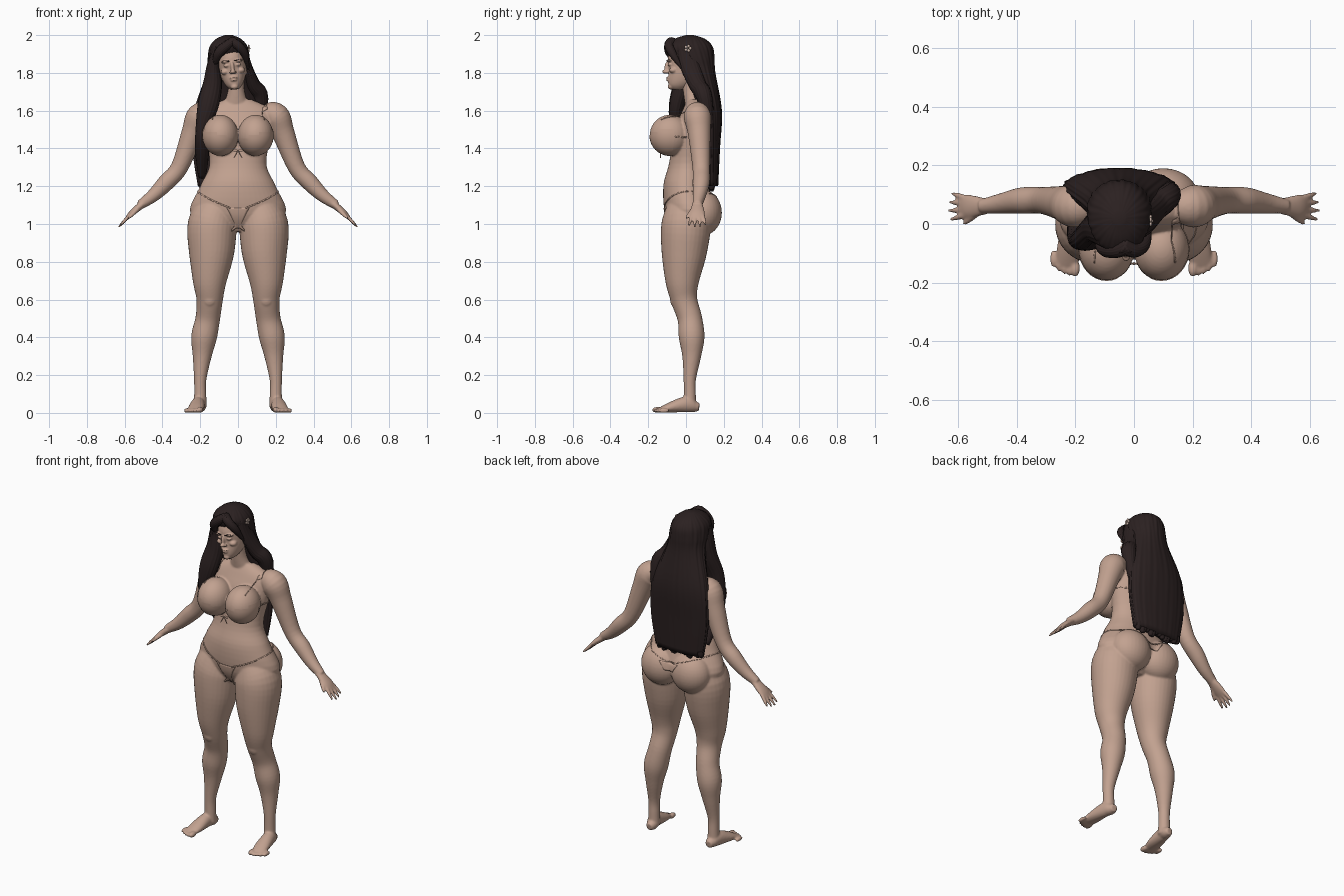
import bpy, bmesh, math, random
from mathutils import Vector, Matrix

random.seed(4)
default_cube = bpy.data.objects.get("Cube")
if default_cube:
    bpy.data.objects.remove(default_cube)


def make_material(name, *colour):
    material = bpy.data.materials.new(name)
    material.use_nodes = True
    material.diffuse_color = (*colour, 1)
    shader = material.node_tree.nodes["Principled BSDF"]
    shader.inputs["Base Color"].default_value = (*colour, 1)
    return material


SKIN = make_material("warm skin", .54, .36, .28)
HAIR = make_material("dark brown hair", .024, .015, .015)
CLOTH = make_material("beige swimwear", .53, .35, .27)
CLIP = make_material("pale hair clip", .55, .42, .36)
UP, BACK = Vector((0, 0, 1)), Vector((0, 1, 0))
SIDES = {"left": 1, "right": -1}


def smooth_rows(rows, steps=5):
    """Run a Catmull-Rom curve through rows of equal width."""
    rows = [Vector(row) for row in rows]
    padded = [rows[0], *rows, rows[-1]]
    result = []
    for before, start, end, after in zip(padded, padded[1:], padded[2:], padded[3:]):
        leaving, arriving = (end - before) / 2, (after - start) / 2
        for step in range(steps):
            t = step / steps
            ease = t * t * (3 - 2 * t)
            bend = leaving * (t * (1 - t) ** 2) - arriving * (t * t * (1 - t))
            result.append(start + (end - start) * ease + bend)
    return result + [rows[-1]]


def loft(bm, rows, reference=None, side=1, sides=32, ripple=0):
    """Skin rings of x, y, z, radius and optional second radius; level without a reference."""
    rows = smooth_rows([(*row[:4], row[-1]) for row in rows])
    centres = [Vector((row[0] * side, row[1], row[2])) for row in rows]
    last = len(rows) - 1
    rings = []
    for index, (row, centre) in enumerate(zip(rows, centres)):
        across, along = Vector((1, 0, 0)), BACK
        if reference:
            tangent = centres[min(index + 1, last)] - centres[max(index - 1, 0)]
            across = tangent.cross(reference).normalized()
            along = across.cross(tangent).normalized()
        ring = []
        for corner in range(sides):
            angle = math.tau * corner / sides
            strands = math.sin(angle * 17 + index / 8) + math.sin(angle * 29 - index / 5)
            scale = 1 + ripple * strands
            offset = across * (row[3] * math.cos(angle)) + along * (row[4] * math.sin(angle))
            ring.append(bm.verts.new(centre + offset * scale))
        rings.append(ring)
    for lower, upper in zip(rings, rings[1:]):
        for corner in range(sides):
            bm.faces.new((lower[corner], lower[corner - 1], upper[corner - 1], upper[corner]))
    bm.faces.new(rings[0])
    bm.faces.new(rings[-1][::-1])


def column(bm, x, rows, **options):
    """Loft level rings that share one x position."""
    loft(bm, [(x, *row) for row in rows], **options)


def taper(bm, start, direction, radius, side=1):
    """A small tapering rod, for fingers, brows and ribbon ends."""
    start, direction = Vector(start), Vector(direction)
    middle, tip = start + direction * .6, start + direction
    loft(bm, [(*start, radius), (*middle, radius * .9), (*tip, radius * .5)], BACK, side, 12)


def ball(bm, centre, radii, side=1):
    x, y, z = centre
    placement = Matrix.Translation((x * side, y, z)) @ Matrix.Diagonal((*radii, 1))
    bmesh.ops.create_uvsphere(bm, u_segments=32, v_segments=20, radius=1, matrix=placement)


def finish(bm, name, material, voxel=None):
    """Turn the bmesh into an object, blending its parts when a voxel size is given."""
    bmesh.ops.recalc_face_normals(bm, faces=bm.faces)
    for face in bm.faces:
        face.smooth = True
    mesh = bpy.data.meshes.new(name)
    bm.to_mesh(mesh)
    bm.free()
    mesh.materials.append(material)
    obj = bpy.data.objects.new(name, mesh)
    bpy.context.collection.objects.link(obj)
    if voxel:
        remesh = obj.modifiers.new("blend parts", "REMESH")
        remesh.mode = "VOXEL"
        remesh.voxel_size = voxel
        remesh.use_smooth_shade = True
        soften = obj.modifiers.new("soften joins", "SMOOTH")
        soften.iterations = 5
    return obj


# Body: torso, neck, limbs, hands and feet blended into one skin
bm = bmesh.new()
column(bm, 0, [(.05, 1.66, .07, .04), (.05, 1.6, .18, .07), (.04, 1.5, .18, .1), (.01, 1.32, .15, .1),
               (0, 1.2, .2, .12), (.02, 1.05, .25, .13), (0, .96, .06, .06)], sides=48)
column(bm, -.01, [(.05, 1.6, .08, .05), (.03, 1.7, .045), (.02, 1.8, .045)])
for side in SIDES.values():
    # Leg with hip, knee and ankle
    loft(bm, [(.1, 0, 1.1, .1), (.135, 0, 1, .13), (.14, -.01, .85, .12), (.15, -.02, .7, .09),
              (.15, -.01, .6, .07), (.16, .02, .5, .065), (.18, .03, .4, .068), (.19, .03, .3, .05),
              (.2, .02, .18, .033), (.2, .02, .1, .032), (.2, .02, .03, .035)], BACK, side)
    ball(bm, (.1, .09, 1.06), (.12, .1, .12), side)
    ball(bm, (.15, -.06, .6), (.036, .024, .04), side)
    ball(bm, (.093, -.085, 1.47), (.094, .107, .108), side)
    # Arm from shoulder to wrist, then the palm
    loft(bm, [(.14, .06, 1.59, .05), (.2, .06, 1.57, .072), (.24, .07, 1.48, .06), (.31, .08, 1.3, .046),
              (.38, .08, 1.22, .045), (.45, .07, 1.15, .035), (.52, .06, 1.1, .024)], BACK, side)
    loft(bm, [(.5, .06, 1.11, .02, .026), (.56, .06, 1.06, .016, .04), (.59, .06, 1.03, .008, .034)], BACK, side)
    # Fingers fan out from the palm
    for finger in range(4):
        spread = (finger - 1.5) / 50
        reach = 1 - abs(finger - 1.3) / 8
        taper(bm, (.575, .06 + spread, 1.045), (.06 * reach, spread / 2, -.065 * reach), .01, side)
    taper(bm, (.53, .04, 1.08), (.05, -.04, -.05), .012, side)
    # Foot with toes shrinking outward
    loft(bm, [(.2, .07, .03, .02), (.2, .04, .035, .032), (.21, 0, .045, .035, .042),
              (.22, -.08, .03, .042, .028), (.23, -.14, .015, .038, .012)], UP, side)
    for toe in range(5):
        size = .012 if toe else .016
        ball(bm, (.2 + toe / 54, -.15 + toe * toe / 500, size), (size, .03, size), side)
body = finish(bm, "body", SKIN, .0055)

# Head with facial features
bm = bmesh.new()
column(bm, 0, [(.01, 1.98, .02, .03), (.01, 1.94, .06, .08), (0, 1.88, .076, .096), (0, 1.81, .072, .092),
               (-.015, 1.76, .057, .08), (-.03, 1.73, .04, .06), (-.04, 1.712, .02, .03)])
ball(bm, (0, -.1, 1.83), (.01, .014, .03))
ball(bm, (0, -.11, 1.807), (.014, .017, .011))
for height, width in ((1.774, .022), (1.762, .018)):
    ball(bm, (0, -.093, height), (width, .013, .006))
ball(bm, (0, -.08, 1.727), (.02, .017, .015))
for side in SIDES.values():
    ball(bm, (.012, -.1, 1.803), (.008, .01, .007), side)
    ball(bm, (.03, -.086, 1.842), (.017, .011, .009), side)
    ball(bm, (.032, -.083, 1.863), (.026, .017, .008), side)
    ball(bm, (.042, -.067, 1.81), (.022, .022, .016), side)
    ball(bm, (.075, 0, 1.815), (.008, .018, .03), side)
head = finish(bm, "head", SKIN, .004)

# Eyebrows, sharing the sideways lean of the head
bm = bmesh.new()
for side in SIDES.values():
    taper(bm, (.014, -.1, 1.864), (.036, .01, .004), .003, side)
brows = finish(bm, "eyebrows", HAIR)
lean = Matrix.Rotation(math.radians(-6), 4, "Y")
chin = Vector((0, 0, 1.74))
for part in (head, brows):
    part.matrix_world = Matrix.Translation((-.02, 0, chin.z)) @ lean @ Matrix.Translation(-chin)

# Hair: crown flowing into the long mass down the back
bm = bmesh.new()
column(bm, -.05, [(.02, 2, .02, .02), (.02, 1.98, .065, .08), (.02, 1.94, .1, .12), (.04, 1.88, .11, .11),
                  (.07, 1.8, .115, .085), (.12, 1.6, .18, .07), (.13, 1.4, .19, .05), (.13, 1.2, .16, .04)],
       sides=160, ripple=.009)
# Ragged ends
for strand in range(14):
    drop = random.uniform(.03, .06)
    taper(bm, (strand / 48 - .19, .135, 1.23), (random.uniform(-.01, .01), 0, -drop), .02)
finish(bm, "back_hair", HAIR)

# Hair: side locks and parted fringe
locks = {
    "right_front_lock": [(-.1, -.02, 1.94, .03, .06), (-.13, -.01, 1.84, .034, .055), (-.135, -.02, 1.74, .05),
                         (-.16, -.05, 1.62, .054, .04), (-.195, -.05, 1.48, .03),
                         (-.19, 0, 1.38, .036), (-.19, .08, 1.25, .02)],
    "left_side_lock": [(.02, 0, 1.94, .025, .05), (.05, .02, 1.84, .022, .05), (.08, .06, 1.74, .036, .045),
                       (.12, .1, 1.66, .04), (.11, .14, 1.4, .01)],
    "right_fringe": [(-.02, -.07, 1.97, .02, .03), (-.06, -.09, 1.945, .025), (-.105, -.08, 1.9, .024),
                     (-.13, -.03, 1.82, .005)],
    "left_fringe": [(-.04, -.07, 1.97, .02, .03), (0, -.09, 1.945, .024), (.035, -.07, 1.9, .02),
                    (.055, -.02, 1.82, .005)],
}
for name, rows in locks.items():
    bm = bmesh.new()
    loft(bm, rows, BACK, sides=72, ripple=.02)
    finish(bm, name, HAIR)

# Flower hair clip
bm = bmesh.new()
for petal in range(5):
    angle = math.tau * petal / 5
    ball(bm, (.057, .01 + math.cos(angle) / 80, 1.93 + math.sin(angle) / 80), (.005, .008, .008))
ball(bm, (.06, .01, 1.93), (.006, .005, .005))
finish(bm, "flower_clip", CLIP)

# Swimsuit cups cut from slightly larger breast shapes
for label, side in SIDES.items():
    bm = bmesh.new()
    ball(bm, (.093, -.085, 1.47), (.096, .109, .11), side)
    waste = []
    for face in bm.faces:
        centre = face.calc_center_median()
        top_edge = 1.44 + centre.x * side / 3
        if centre.z > top_edge or centre.y > -.07:
            waste.append(face)
    bmesh.ops.delete(bm, geom=waste, context="FACES")
    finish(bm, label + "_cup", CLOTH)


def fabric(name, first_edge, second_edge, columns=1):
    """A thin cloth strip between two edge paths, laid onto the body."""
    bm = bmesh.new()
    grid = []
    for first, second in zip(smooth_rows(first_edge), smooth_rows(second_edge)):
        grid.append([bm.verts.new(first.lerp(second, step / columns)) for step in range(columns + 1)])
    for row, following in zip(grid, grid[1:]):
        for step in range(columns):
            bm.faces.new((row[step], row[step + 1], following[step + 1], following[step]))
    strip = finish(bm, name, CLOTH)
    wrap = strip.modifiers.new("lay on body", "SHRINKWRAP")
    wrap.target = body
    wrap.offset = .003
    wrap.wrap_mode = "ABOVE_SURFACE"
    strip.modifiers.new("cloth thickness", "SOLIDIFY").thickness = .003


# Straps on both sides, and the triangular panels
straps = {
    "shoulder_strap": [(.135, -.13, 1.55), (.14, -.05, 1.6), (.14, .02, 1.65), (.14, .1, 1.63)],
    "chest_band": [(.18, -.06, 1.46), (.18, .03, 1.45), (.13, .1, 1.44), (0, .13, 1.43)],
    "hip_strap": [(.04, -.12, 1.08), (.13, -.09, 1.12), (.21, .02, 1.17), (.12, .15, 1.15), (0, .17, 1.12)],
}
for name, path in straps.items():
    width = Vector((.006, 0, 0)) if name == "shoulder_strap" else Vector((0, 0, .007))
    for label, side in SIDES.items():
        edge = [Vector((x * side, y, z)) for x, y, z in path]
        fabric(label + "_" + name, edge, [point + width for point in edge])
panels = {
    "front_panel": [(.06, -.12, 1.085), (.03, -.12, 1.02), (.01, -.1, .96)],
    "back_panel": [(.06, .18, 1.125), (.02, .18, 1.07)],
}
for name, edge in panels.items():
    fabric(name, edge, [(-x, y, z) for x, y, z in edge], columns=8)

# Bow between the cups
bm = bmesh.new()
ball(bm, (0, -.135, 1.385), (.005, .005, .005))
for side in SIDES.values():
    ball(bm, (.015, -.135, 1.39), (.014, .004, .007), side)
    taper(bm, (.002, -.135, 1.385), (.02, 0, -.036), .003, side)
finish(bm, "chest_bow", CLOTH)
